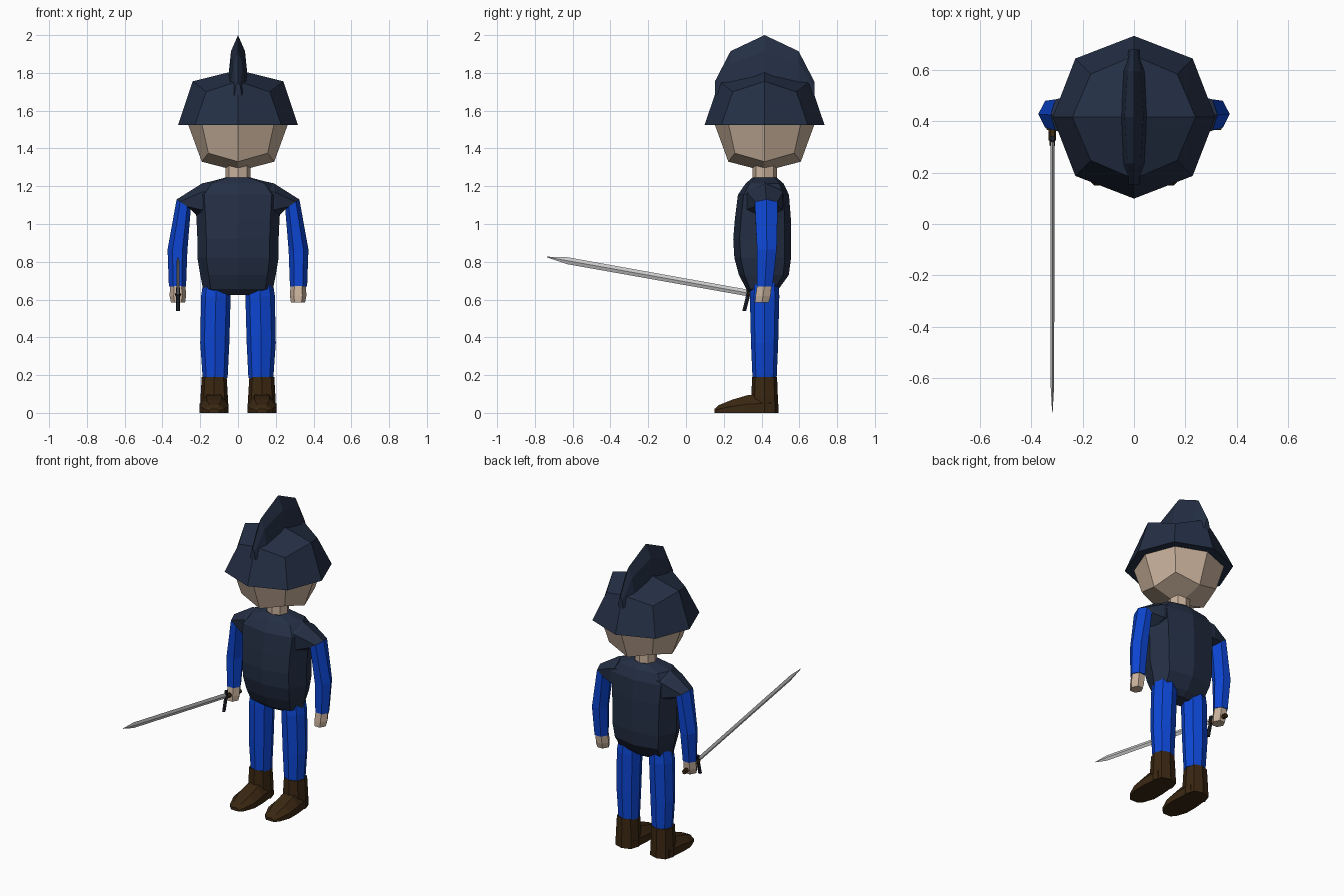
import bpy, bmesh
from math import cos, sin, pi
from mathutils import Vector as V

if "Cube" in bpy.data.objects:
    bpy.data.objects.remove(bpy.data.objects["Cube"])


def material(name, rgb):
    m = bpy.data.materials.new(name)
    m.use_nodes = True
    m.diffuse_color = (*rgb, 1)
    bsdf = next(n for n in m.node_tree.nodes if n.type == 'BSDF_PRINCIPLED')
    bsdf.inputs["Base Color"].default_value = (*rgb, 1)
    return m


NAVY = material("dark navy", (0.018, 0.029, 0.06))
BLUE = material("bright blue", (0.004, 0.062, 0.66))
SKIN = material("skin", (0.58, 0.44, 0.33))
BROWN = material("boot brown", (0.042, 0.02, 0.006))
STEEL = material("steel", (0.6, 0.6, 0.6))
BLACK = material("guard black", (0.012, 0.016, 0.025))


def finish(name, bm, mat):
    bmesh.ops.recalc_face_normals(bm, faces=bm.faces)
    me = bpy.data.meshes.new(name)
    bm.to_mesh(me)
    bm.free()
    me.materials.append(mat)
    ob = bpy.data.objects.new(name, me)
    bpy.context.collection.objects.link(ob)
    return ob


def loft(name, rings, mat):
    """Skin a list of equal-length point rings and cap both ends."""
    bm = bmesh.new()
    loops = [[bm.verts.new(p) for p in r] for r in rings]
    n = len(loops[0])
    for a, b in zip(loops, loops[1:]):
        for i in range(n):
            j = (i + 1) % n
            bm.faces.new((a[i], a[j], b[j], b[i]))
    bm.faces.new(loops[0])
    bm.faces.new(loops[-1])
    return finish(name, bm, mat)


def ring(c, u, v, n=8, boxy=1.0):
    """Ellipse of n points; boxy pushes the diagonal points outwards."""
    pts = []
    for i in range(n):
        a = 2 * pi * i / n
        k = boxy if i % 2 else 1
        pts.append(V(c) + k * (V(u) * cos(a) + V(v) * sin(a)))
    return pts


def flat_ring(x, y, z, rx, ry, boxy=1.0):
    return ring((x, y, z), (rx, 0, 0), (0, ry, 0), 8, boxy)


def half_ball(name, mat, rim, rim_z, mid, mid_z, corner, corner_z, pole_z):
    """Half of a once-subdivided cube ball: octagon rim, wavy ring, four quads at the pole."""
    bm = bmesh.new()

    def octagon(r, z, rc, zc):
        out = []
        for i in range(8):
            a, odd = i * pi / 4, i % 2
            q = rc if odd else r
            out.append(bm.verts.new((q * cos(a), CY + q * sin(a), zc if odd else z)))
        return out
    low = octagon(rim, rim_z, rim * 1.02, rim_z)
    high = octagon(mid, mid_z, corner, corner_z)
    pole = bm.verts.new((0, CY, pole_z))
    for i in range(8):
        j = (i + 1) % 8
        bm.faces.new((low[i], low[j], high[j], high[i]))
    for i in range(0, 8, 2):
        bm.faces.new((pole, high[i], high[i + 1], high[(i + 2) % 8]))
    bm.faces.new(low)
    return finish(name, bm, mat)


CY = 0.416  # depth of the body's axis

# Head, neck and helmet
half_ball("head", SKIN, 0.265, 1.53, 0.192, 1.33, 0.222, 1.375, 1.28)
loft("neck", [flat_ring(0, CY, z, 0.067, 0.065) for z in (1.22, 1.32)], SKIN)
half_ball("helmet", NAVY, 0.317, 1.525, 0.24, 1.755, 0.238, 1.70, 1.815)

# Helmet crest: five-point sections along the depth
crest = []
for dy, w, base, w2, shoulder, top in ((-0.263, 0.02, 1.68, 0.012, 1.73, 1.755),
                                       (-0.18, 0.042, 1.74, 0.025, 1.85, 1.915),
                                       (0, 0.05, 1.79, 0.037, 1.915, 2.0),
                                       (0.18, 0.042, 1.74, 0.025, 1.85, 1.915),
                                       (0.263, 0.02, 1.68, 0.012, 1.73, 1.755)):
    y = CY + dy
    crest.append([(-w, y, base), (-w2, y, shoulder), (0, y, top), (w2, y, shoulder), (w, y, base)])
loft("helmet_crest", crest, NAVY)

# Torso
torso = ((0.625, 0.10, 0.405, 0.05), (0.655, 0.185, 0.405, 0.085), (0.73, 0.20, 0.412, 0.132),
         (0.82, 0.215, 0.406, 0.15), (0.92, 0.215, 0.403, 0.153), (1.03, 0.22, 0.407, 0.148),
         (1.155, 0.23, 0.41, 0.135), (1.215, 0.18, CY, 0.10), (1.245, 0.07, CY, 0.065))
loft("torso", [flat_ring(0, cy, z, rx, ry, 1.1) for z, rx, cy, ry in torso], NAVY)


def limb_ring(s, outer, inner, y, ry, n=6):
    """Tilted ring between an outer and an inner (x, z) point."""
    o, i = V((s * outer[0], y, outer[1])), V((s * inner[0], y, inner[1]))
    return ring((o + i) / 2, (o - i) / 2, (0, ry, 0), n)


for side, s in (("left", 1), ("right", -1)):
    # Arms
    cuff = limb_ring(s, (0.325, 1.13), (0.25, 1.08), 0.425, 0.07)
    wrist = limb_ring(s, (0.366, 0.67), (0.275, 0.67), 0.417, 0.047)
    loft(side + "_shoulder", [limb_ring(s, (0.10, 1.235), (0.10, 1.03), 0.415, 0.11),
                              limb_ring(s, (0.19, 1.215), (0.20, 1.03), 0.418, 0.11), cuff], NAVY)
    loft(side + "_sleeve", [cuff, limb_ring(s, (0.373, 0.865), (0.268, 0.86), 0.428, 0.06), wrist], BLUE)
    loft(side + "_hand", [limb_ring(s, (0.36, 0.675), (0.278, 0.675), 0.415, 0.044),
                          limb_ring(s, (0.362, 0.62), (0.275, 0.62), 0.408, 0.046),
                          limb_ring(s, (0.355, 0.585), (0.28, 0.585), 0.402, 0.042)], SKIN)
    # Legs
    leg = ((0.72, 0.11, 0.07, 0.07), (0.62, 0.117, 0.078, 0.078),
           (0.37, 0.123, 0.077, 0.072), (0.185, 0.121, 0.066, 0.064))
    loft(side + "_leg", [flat_ring(s * x, CY, z, rx, ry) for z, x, rx, ry in leg], BLUE)
    # Boots
    shaft = ((0.19, 0.066, 0.066), (0.09, 0.072, 0.07), (0, 0.075, 0.075))
    loft(side + "_boot_shaft", [flat_ring(s * 0.126, CY, z, rx, ry, 1.06) for z, rx, ry in shaft], BROWN)
    foot = []
    for y, w, h in ((0.45, 0.065, 0.1), (0.33, 0.077, 0.095), (0.245, 0.077, 0.07),
                    (0.175, 0.052, 0.042), (0.15, 0.028, 0.02)):
        foot.append([(s * 0.127 + k * w, y, t * h)
                     for k, t in ((-1, 0), (-1, 0.5), (-0.5, 1), (0.5, 1), (1, 0.5), (1, 0))])
    loft(side + "_boot_foot", foot, BROWN)

# Sword held in the right hand, pointing forwards
SX = -0.318
blade = []
for y, low, high, w in ((0.33, 0.617, 0.652, 0.008), (-0.627, 0.787, 0.824, 0.007),
                        (-0.735, 0.823, 0.827, 0.001)):
    mid = (low + high) / 2
    blade.append([(SX, y, low), (SX - w, y, mid), (SX, y, high), (SX + w, y, mid)])
loft("sword_blade", blade, STEEL)
loft("sword_guard", [ring(c, (0.011, 0, 0), (0, 0.012, 0), 6)
                     for c in ((SX, 0.333, 0.665), (SX, 0.326, 0.61), (SX, 0.308, 0.54))], BLACK)
loft("sword_grip", [ring(c, (0.015, 0, 0), (0, 0, 0.015), 6)
                    for c in ((SX, 0.325, 0.63), (SX, 0.475, 0.61))], BROWN)
